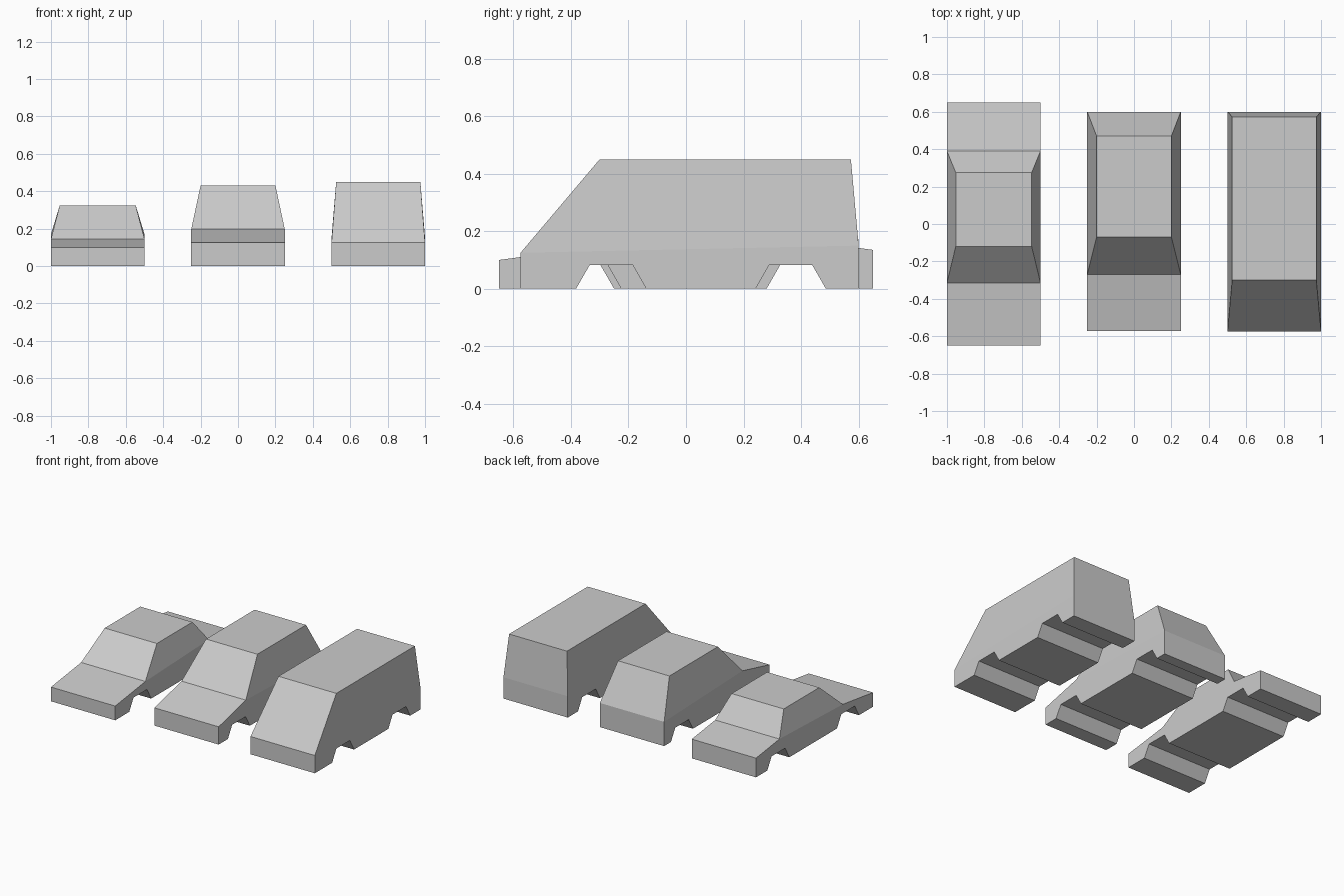
import bpy
import bmesh

if "Cube" in bpy.data.objects:
    bpy.data.objects.remove(bpy.data.objects["Cube"])


def make_car(name, cx, low_front, low_rear, roof_front, roof_rear, inset, arches):
    """Low-poly shell. Profiles are (y, z); low_front runs nose to windscreen base,
    low_rear runs rear window base to tail; arches hold the centre of each wheel arch."""
    bottom = [(low_rear[-1][0], 0)]
    for c in sorted(arches, reverse=True):
        bottom += [(c + 0.122, 0), (c + 0.075, 0.082), (c - 0.075, 0.082), (c - 0.122, 0)]
    bottom += [(low_front[0][0], 0)]
    body = bottom + low_front + low_rear
    n, scuttle = len(body), len(bottom) + len(low_front) - 1

    bm = bmesh.new()
    sides = []
    for s in (-1, 1):
        lower = [bm.verts.new((cx + s * 0.25, y, z)) for y, z in body]
        roof = [bm.verts.new((cx + s * (0.25 - inset), y, z)) for y, z in (roof_front, roof_rear)]
        bm.faces.new(lower)
        bm.faces.new([lower[scuttle], roof[0], roof[1], lower[scuttle + 1]])
        # Outline running over the roof
        sides.append(lower[:scuttle + 1] + roof + lower[scuttle + 1:])
    # Skin between the two sides
    a, b = sides
    for i in range(n + 2):
        j = (i + 1) % (n + 2)
        bm.faces.new([a[i], a[j], b[j], b[i]])
    bmesh.ops.recalc_face_normals(bm, faces=bm.faces)
    # Concave side panels become clean triangles
    bmesh.ops.triangulate(bm, faces=[f for f in bm.faces if len(f.verts) > 4])
    mesh = bpy.data.meshes.new(name)
    bm.to_mesh(mesh)
    bm.free()
    obj = bpy.data.objects.new(name, mesh)
    bpy.context.collection.objects.link(obj)
    return obj


# Three-box saloon
make_car("saloon_car", -0.75,
         [(-0.65, 0.10), (-0.315, 0.145)], [(0.39, 0.17), (0.65, 0.135)],
         (-0.12, 0.325), (0.275, 0.325), 0.047, (-0.372, 0.402))

# Hatchback
make_car("hatchback_car", 0.0,
         [(-0.572, 0.125), (-0.27, 0.197)], [(0.60, 0.17)],
         (-0.07, 0.43), (0.47, 0.43), 0.05, (-0.347, 0.402))

# Van
make_car("van", 0.75,
         [(-0.575, 0.125)], [(0.60, 0.15)],
         (-0.30, 0.45), (0.573, 0.45), 0.025, (-0.26, 0.364))
